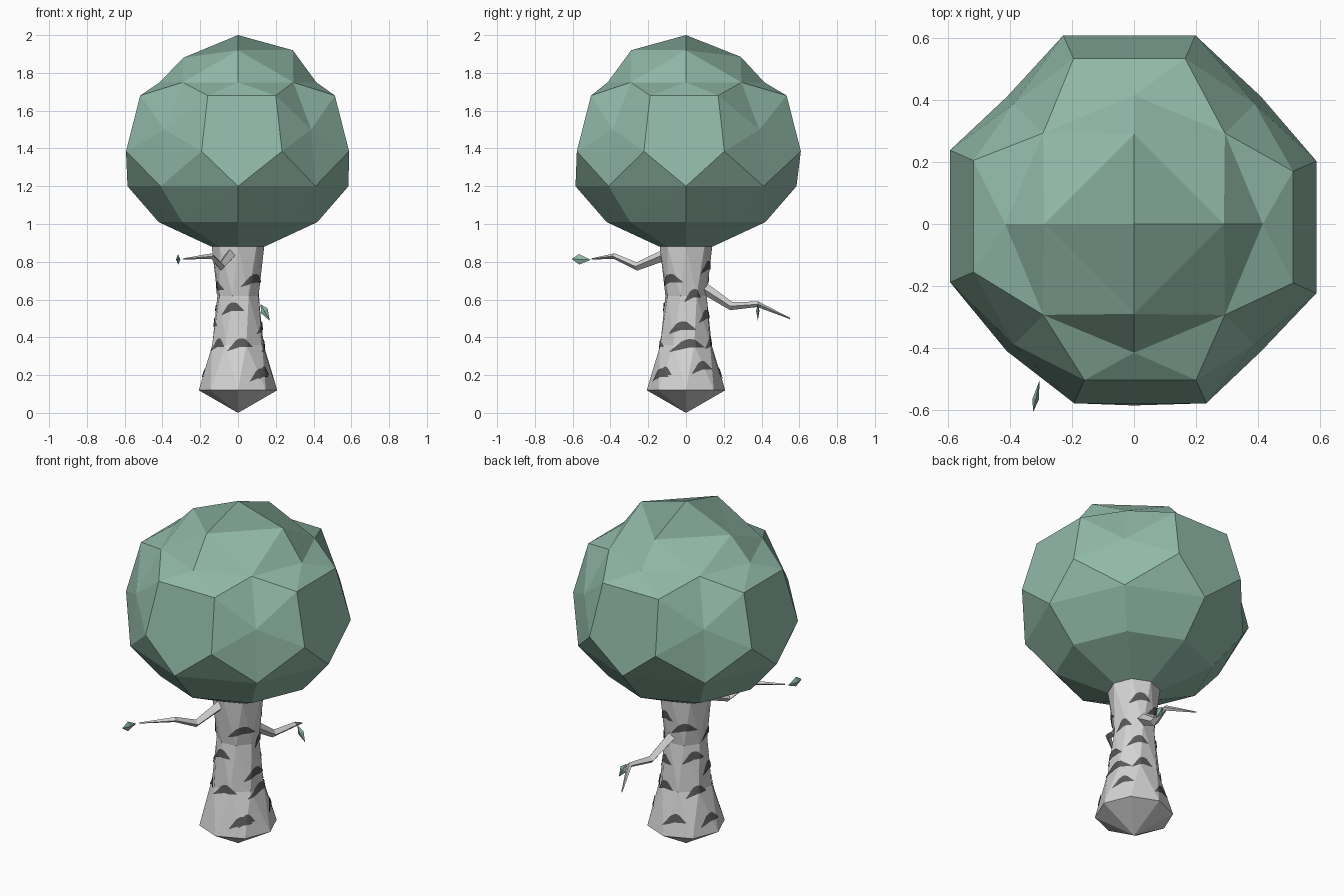
import bpy
import bmesh
from math import sin, cos, radians
from mathutils import Vector
from mathutils.bvhtree import BVHTree

if "Cube" in bpy.data.objects:
    bpy.data.objects.remove(bpy.data.objects["Cube"])


def material(name, r, g, b):
    m = bpy.data.materials.new(name)
    m.use_nodes = True
    m.diffuse_color = (r, g, b, 1)
    m.node_tree.nodes["Principled BSDF"].inputs["Base Color"].default_value = (r, g, b, 1)
    return m


leaf_green = material("leaf green", 0.28, 0.48, 0.39)
cap_green = material("deep leaf green", 0.2, 0.35, 0.28)
bark = material("pale bark", 0.65, 0.65, 0.65)
bark_mark = material("dark bark", 0.1, 0.1, 0.1)


def finish(bm, name, *mats, fix_normals=True):
    if fix_normals:
        bmesh.ops.remove_doubles(bm, verts=bm.verts, dist=0.0005)
        bmesh.ops.recalc_face_normals(bm, faces=bm.faces)
    me = bpy.data.meshes.new(name)
    bm.to_mesh(me)
    bm.free()
    for m in mats:
        me.materials.append(m)
    ob = bpy.data.objects.new(name, me)
    bpy.context.collection.objects.link(ob)
    return ob


# Crown: a faceted ball built one quadrant at a time, slightly irregular
SHIFT = [-0.01, 0.015, -0.025, 0.02]
OUT = [0, 0.02, 0.005, -0.01]
TIP = [1.92, 1.885, 1.88, 1.92]


def side(k, r, t, z):
    a = radians(90 * k)
    return Vector((r * cos(a) - t * sin(a), r * sin(a) + t * cos(a), z))


def axis_points(k):
    k %= 4
    s, o = SHIFT[k], OUT[k]
    return {
        "tip": side(k, 0.29, 0, TIP[k]),
        "notch": side(k, 0.415, 0, 1.75),
        "p-": side(k, 0.513 + o, s - 0.18, 1.68),
        "p+": side(k, 0.513 + o, s + 0.18, 1.68),
        "q-": side(k, 0.588 + o, s - 0.213, 1.385),
        "q+": side(k, 0.588 + o, s + 0.213, 1.385),
        "waist": side(k, 0.585, 0, 1.2),
        "low": side(k, 0.42, 0, 1.01),
        "base": side(k, 0.14, 0, 0.88),
    }


bm = bmesh.new()


def face(*pts, slot=0):
    f = bm.faces.new([bm.verts.new(p) for p in pts])
    f.material_index = slot


top, bottom = Vector((0, 0, 2)), Vector((0, 0, 0.87))
for k in range(4):
    a, b = axis_points(k), axis_points(k + 1)
    corner = side(k, 0.293, 0.293, 1.75)
    middle = side(k, 0.388, 0.388, 1.5)
    waist = side(k, 0.41, 0.41, 1.2)
    low = side(k, 0.295, 0.295, 1.01)
    base = side(k, 0.1, 0.1, 0.88)
    face(top, a["tip"], b["tip"], slot=1)
    face(a["tip"], corner, b["tip"])
    face(a["p-"], a["q-"], a["waist"], a["q+"], a["p+"])
    face(a["notch"], a["p-"], a["p+"])
    # diagonal panel fanned around its middle
    loop = [corner, a["p+"], a["q+"], waist, b["q-"], b["p-"]]
    for i in range(6):
        face(middle, loop[i - 1], loop[i])
    # mirrored pieces either side of the diagonal
    for e, s in ((a, "+"), (b, "-")):
        face(e["tip"], e["notch"], corner)
        face(e["notch"], e["p" + s], corner)
        face(e["q" + s], e["waist"], waist)
        face(e["waist"], low, waist)
        face(e["waist"], e["low"], low)
        face(e["low"], e["base"], base, low)
        face(e["base"], bottom, base)
finish(bm, "crown", leaf_green, cap_green)

# Trunk: twisted eight-sided rings over a pointed foot
bm = bmesh.new()
RINGS = [(0.12, 0.208, 0), (0.36, 0.143, 18), (0.62, 0.113, 30), (0.89, 0.14, 45)]
rings = []
for z, r, twist in RINGS:
    rings.append([bm.verts.new((r * cos(radians(45 * i + twist)),
                                r * sin(radians(45 * i + twist)), z)) for i in range(8)])
foot = bm.verts.new((0, 0, 0))
for i in range(8):
    j = (i + 1) % 8
    bm.faces.new((foot, rings[0][j], rings[0][i]))
    for lower, upper in zip(rings, rings[1:]):
        bm.faces.new((lower[i], lower[j], upper[i]))
        bm.faces.new((lower[j], upper[j], upper[i]))
bm.faces.new(rings[-1])
bmesh.ops.recalc_face_normals(bm, faces=bm.faces)
surface = BVHTree.FromBMesh(bm)
finish(bm, "trunk", bark)


# Bark marks: thin crescents laid on the trunk surface
def on_trunk(angle, z):
    d = Vector((cos(angle), sin(angle), 0))
    hit = surface.ray_cast(Vector((0, 0, z)) + d, -d)[0]
    return hit + d * 0.005


MARKS = [  # angle, height, width in degrees
    (-45, 0.69, 75), (-105, 0.54, 60), (-85, 0.35, 55), (-140, 0.35, 40),
    (-50, 0.19, 40), (-10, 0.44, 65), (5, 0.345, 80), (20, 0.61, 50),
    (30, 0.23, 40), (-40, 0.2, 30), (70, 0.36, 50), (60, 0.5, 55),
    (65, 0.76, 55), (120, 0.71, 70), (145, 0.54, 60), (105, 0.2, 40),
    (150, 0.35, 50), (170, 0.19, 40), (-160, 0.65, 60), (-170, 0.46, 45),
]
bm = bmesh.new()
STEPS = 10
for angle, z, width in MARKS:
    columns = []
    for i in range(STEPS + 1):
        u = 2 * i / STEPS - 1
        t = radians(angle + u * width / 2)
        rise = 0.012 * u
        tall = 0.003 + 0.042 * min(1, 1.5 * (1 - abs(u)))
        foot_z = z + rise - 0.012 * abs(u)
        columns.append([bm.verts.new(on_trunk(t, h)) for h in (foot_z, foot_z + tall)])
    for c, d in zip(columns, columns[1:]):
        bm.faces.new((c[0], d[0], d[1], c[1]))
finish(bm, "bark_marks", bark_mark, fix_normals=False)


# Branches: bent tapering four-sided limbs
def branch(name, path, radii):
    bm = bmesh.new()
    pts = [Vector(p) for p in path]
    loops = []
    for i, p in enumerate(pts):
        d = (pts[min(i + 1, len(pts) - 1)] - pts[max(i - 1, 0)]).normalized()
        u = d.cross(Vector((0, 0, 1))).normalized()
        v = u.cross(d)
        loops.append([bm.verts.new(p + s * radii[i]) for s in (u, v, -u, -v)])
    for lo, hi in zip(loops, loops[1:]):
        for i in range(4):
            j = (i + 1) % 4
            bm.faces.new((lo[i], lo[j], hi[j], hi[i]))
    bm.faces.new(loops[0])
    bm.faces.new(loops[-1])
    finish(bm, name, bark)


TAPER = (0.032, 0.022, 0.015, 0.003)
branch("front_branch", [(-0.03, -0.08, 0.85), (-0.09, -0.26, 0.775),
                        (-0.14, -0.38, 0.83), (-0.29, -0.5, 0.815)], TAPER)
branch("back_branch", [(0.02, 0.08, 0.67), (0.06, 0.24, 0.565),
                       (0.1, 0.38, 0.575), (0.03, 0.55, 0.5)], TAPER)


# Leaves: slim pointed diamonds
def leaf(name, start, end, wide, thick):
    bm = bmesh.new()
    start, end = Vector(start), Vector(end)
    mid = start.lerp(end, 0.4)
    wide, thick = Vector(wide), Vector(thick)
    rim = [bm.verts.new(mid + o) for o in (wide, thick, -wide, -thick)]
    for tip in (bm.verts.new(start), bm.verts.new(end)):
        for i in range(4):
            bm.faces.new((tip, rim[i], rim[(i + 1) % 4]))
    finish(bm, name, leaf_green)


leaf("front_leaf", (-0.325, -0.605, 0.815), (-0.305, -0.505, 0.81), (0, 0, 0.028), (0.011, 0, 0))
leaf("back_leaf", (0.12, 0.38, 0.575), (0.168, 0.38, 0.488), (0.018, 0, 0.012), (0, 0.009, 0))
